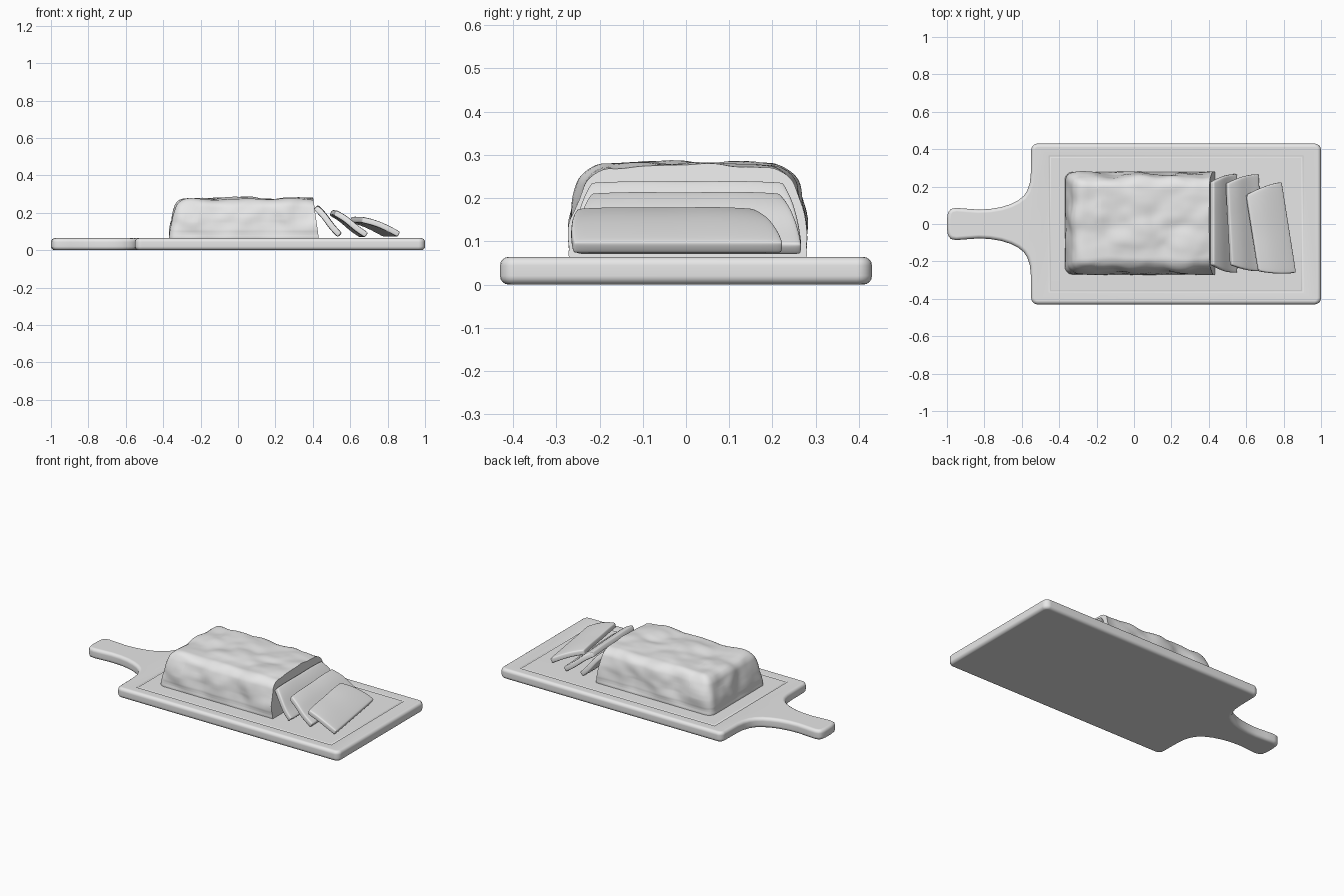
import bpy, bmesh, math
from mathutils import Vector, Matrix, noise

cube = bpy.data.objects.get("Cube")
if cube:
    bpy.data.objects.remove(cube, do_unlink=True)

TOP = 0.064  # height of the board surface


def material(name, rgb):
    m = bpy.data.materials.new(name)
    m.use_nodes = True
    m.diffuse_color = (*rgb, 1)
    m.node_tree.nodes["Principled BSDF"].inputs["Base Color"].default_value = (*rgb, 1)
    return m


GREY = material("plain grey", (0.8, 0.8, 0.8))


def add_object(name, bm):
    bmesh.ops.recalc_face_normals(bm, faces=bm.faces)
    mesh = bpy.data.meshes.new(name)
    bm.to_mesh(mesh)
    bm.free()
    mesh.materials.append(GREY)
    for p in mesh.polygons:
        p.use_smooth = True
    ob = bpy.data.objects.new(name, mesh)
    bpy.context.collection.objects.link(ob)
    return ob


def loft(bm, rings, closed=False):
    """Join rings of points with quads; cap the ends unless closed."""
    rows = [[bm.verts.new(p) for p in ring] for ring in rings]
    n = len(rows[0])
    for a, b in zip(rows, rows[1:] + (rows[:1] if closed else [])):
        for i in range(n):
            j = (i + 1) % n
            bm.faces.new((a[i], a[j], b[j], b[i]))
    if not closed:
        bm.faces.new(rows[0])
        bm.faces.new(rows[-1])


# Board: half outline from handle tip to far end, mirrored in y
def corner(cx, cy, r, start, steps=5):
    return [(cx + r * math.cos(math.radians(start - 90 * i / steps)),
             cy + r * math.sin(math.radians(start - 90 * i / steps)))
            for i in range(steps + 1)]


half = [(-1, 0.025), (-0.995, 0.06), (-0.98, 0.08), (-0.95, 0.086), (-0.9, 0.082),
        (-0.83, 0.077), (-0.77, 0.08), (-0.71, 0.09), (-0.66, 0.106), (-0.62, 0.126),
        (-0.59, 0.15), (-0.57, 0.18), (-0.557, 0.22), (-0.552, 0.27)]
half += corner(-0.515, 0.395, 0.035, 180) + corner(0.965, 0.395, 0.035, 90)
outline = half + [(x, -y) for x, y in reversed(half)]
bm = bmesh.new()
loft(bm, [[(x, y, z) for x, y in outline] for z in (0, TOP)])
board = add_object("cutting_board", bm)
bevel = board.modifiers.new("rounded rim", 'BEVEL')
bevel.width = 0.02
bevel.segments = 4
bevel.limit_method = 'ANGLE'
bevel.angle_limit = math.radians(60)

# Shallow juice groove cut round the board
bm = bmesh.new()
loft(bm, [[(0.225 + sx * (0.675 + d), sy * (0.36 + d), z)
           for sx, sy in ((-1, -1), (1, -1), (1, 1), (-1, 1))]
          for d, z in ((0.01, TOP + 0.004), (0.004, TOP - 0.005),
                       (-0.004, TOP - 0.005), (-0.01, TOP + 0.004))], closed=True)
cutter = add_object("groove_cutter", bm)
cutter.hide_render = True
cutter.hide_viewport = True
cut = board.modifiers.new("groove", 'BOOLEAN')
cut.operation = 'DIFFERENCE'
cut.solver = 'EXACT'
cut.object = cutter
board.modifiers.new("flat shading of large faces", 'WEIGHTED_NORMAL')

# Loaf: rounded, tapered, gently lumpy block with one cut end
bm = bmesh.new()
bmesh.ops.create_cube(bm, size=2)
bmesh.ops.subdivide_edges(bm, edges=bm.edges[:], cuts=39, use_grid_fill=True)
size = Vector((0.46, 0.275, 0.106))
radius = 0.045
for v in bm.verts:
    p = Vector([c * s for c, s in zip(v.co, size)])
    core = Vector([max(-s + radius, min(s - radius, c)) for c, s in zip(p, size)])
    if p.z < 0:
        core.z = min(core.z, p.z + 0.012) if p.z > -size.z + 0.012 else p.z
    d = p - core
    if d.length > radius:
        d *= radius / d.length
    p = core + d
    up = (p.z + size.z) / (2 * size.z)
    p.y *= 1 - 0.17 * up ** 2
    p.x = p.x + 0.055 * up ** 1.6 if p.x < -0.3 else p.x
    lump = noise.noise(p * 7 + Vector((3, 1, 5))) * 0.018 + noise.noise(p * 15) * 0.007
    side = Vector((p.x * 0.3, p.y * 1.5, p.z * 2 if up > 0.6 else 0))
    p += side.normalized() * lump * min(1, up * 2.5)
    v.co = p + Vector((0.09, 0.004, TOP + size.z))
bmesh.ops.bisect_plane(bm, geom=bm.verts[:] + bm.edges[:] + bm.faces[:],
                       plane_co=(0.432, 0, TOP), plane_no=(1, 0, 0.14), clear_outer=True)
bmesh.ops.holes_fill(bm, edges=[e for e in bm.edges if e.is_boundary], sides=0)
loaf = add_object("loaf", bm)
bpy.context.view_layer.objects.active = loaf
loaf.select_set(True)
bpy.ops.object.shade_smooth_by_angle(angle=math.radians(40))
loaf.select_set(False)


# Slices: a bent strip from foot to top, narrower at the crust
def bread_slice(name, path, y0, y1, thick, yaw=0):
    bm = bmesh.new()
    pts = [Vector((x, 0, z)) for x, z in path]
    mid, half_w = (y0 + y1) / 2, (y1 - y0) / 2
    pivot = (pts[0] + pts[-1]) / 2
    rings = []
    for i, p in enumerate(pts):
        t = (pts[min(i + 1, len(pts) - 1)] - pts[max(i - 1, 0)]).normalized()
        normal = Vector((t.z, 0, -t.x)) * thick / 2
        up = i / (len(pts) - 1)
        w = half_w * (1 - 0.16 * up ** 2)
        ys = [-w, -w * 0.5, 0, w * 0.5, w]
        lift = [0, 0.004, 0.001, 0.005, 0]
        front = [p + normal + Vector((0, y, k * up)) for y, k in zip(ys, lift)]
        back = [p - normal + Vector((0, y, k * up)) for y, k in zip(ys, lift)]
        rings.append(front + back[::-1])
    loft(bm, rings)
    for f in [f for f in bm.faces if len(f.verts) > 4]:
        vs = list(f.verts)
        bm.faces.remove(f)
        for i in range(4):
            bm.faces.new((vs[i], vs[i + 1], vs[8 - i], vs[9 - i]))
    turn = Matrix.Rotation(math.radians(yaw), 4, 'Z')
    for v in bm.verts:
        v.co = turn @ (v.co - pivot) + pivot + Vector((0, mid, 0))
    ob = add_object(name, bm)
    b = ob.modifiers.new("soft edges", 'BEVEL')
    b.width = 0.009
    b.segments = 2
    b.limit_method = 'ANGLE'
    b.angle_limit = math.radians(45)
    s = ob.modifiers.new("smooth", 'SUBSURF')
    s.levels = s.render_levels = 2


bread_slice("slice_near_loaf", [(0.545, 0.08), (0.5, 0.125), (0.46, 0.185), (0.415, 0.228)],
            -0.262, 0.268, 0.034)
bread_slice("slice_middle", [(0.675, 0.08), (0.615, 0.12), (0.565, 0.168), (0.505, 0.2)],
            -0.258, 0.264, 0.034, 3)
bread_slice("slice_far", [(0.825, 0.084), (0.765, 0.117), (0.7, 0.146), (0.63, 0.162)],
            -0.28, 0.213, 0.034, 9)
